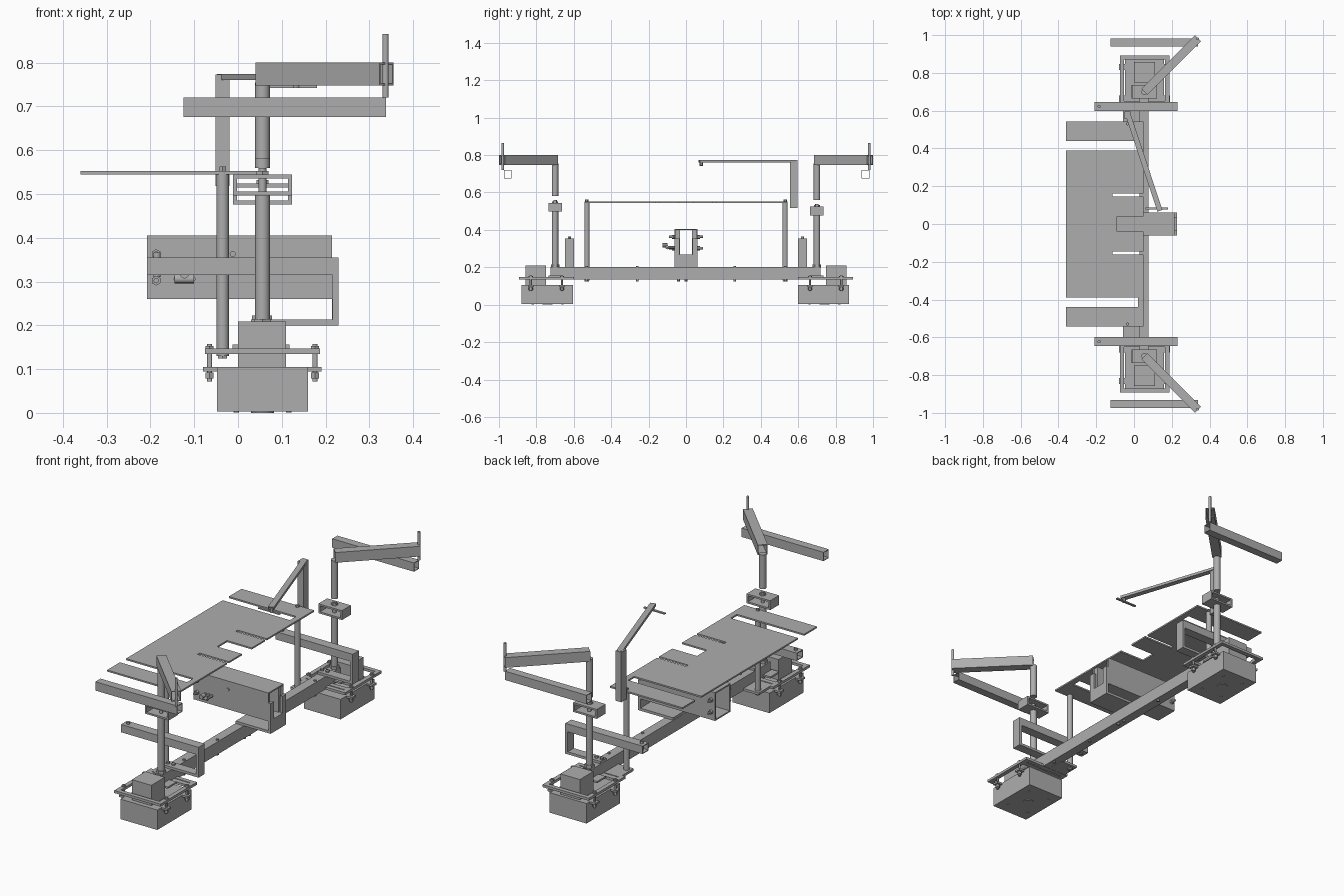
import bpy, bmesh, math
from mathutils import Vector, Matrix

cube = bpy.data.objects.get("Cube")
if cube:
    bpy.data.objects.remove(cube, do_unlink=True)

grey = bpy.data.materials.new("plain grey")
grey.use_nodes = True
color = (0.42, 0.42, 0.42, 1)
grey.diffuse_color = color
grey.node_tree.nodes["Principled BSDF"].inputs["Base Color"].default_value = color


def finish(name, bm, smooth=False):
    bmesh.ops.recalc_face_normals(bm, faces=bm.faces)
    mesh = bpy.data.meshes.new(name)
    bm.to_mesh(mesh)
    bm.free()
    mesh.materials.append(grey)
    obj = bpy.data.objects.new(name, mesh)
    bpy.context.collection.objects.link(obj)
    if smooth:
        bpy.ops.object.select_all(action='DESELECT')
        obj.select_set(True)
        bpy.context.view_layer.objects.active = obj
        bpy.ops.object.shade_smooth_by_angle()
    return obj


def box(name, x, y, z):
    """Box from (low, high) spans."""
    bm = bmesh.new()
    spans = [sorted(v) for v in (x, y, z)]
    size = [b - a for a, b in spans]
    mid = Vector([(a + b) / 2 for a, b in spans])
    bmesh.ops.create_cube(bm, size=1, matrix=Matrix.Translation(mid) @ Matrix.Diagonal((*size, 1)))
    return finish(name, bm)


def rod(name, start, end, r, sides=24):
    a, b = Vector(start), Vector(end)
    d = b - a
    turn = d.to_track_quat('Z', 'Y').to_matrix().to_4x4()
    bm = bmesh.new()
    bmesh.ops.create_cone(bm, cap_ends=True, segments=sides, radius1=r, radius2=r,
                          depth=d.length, matrix=Matrix.Translation((a + b) / 2) @ turn)
    return finish(name, bm, sides > 6)


def hollow(name, start, end, width, height, wall_w, wall_h):
    """Open rectangular tube between two points; height is measured along the up axis."""
    a, b = Vector(start), Vector(end)
    d = (b - a).normalized()
    up = Vector((1, 0, 0)) if abs(d.z) > 0.9 else Vector((0, 0, 1))
    side = d.cross(up)
    bm = bmesh.new()
    rings = []
    for p in (a, b):
        for cw, ch in ((0, 0), (wall_w, wall_h)):
            w, h = width / 2 - cw, height / 2 - ch
            rings.append([bm.verts.new(p + side * i * w + up * j * h)
                          for i, j in ((-1, -1), (1, -1), (1, 1), (-1, 1))])
    for r1, r2 in ((0, 2), (1, 3), (0, 1), (2, 3)):
        for i in range(4):
            k = (i + 1) % 4
            bm.faces.new((rings[r1][i], rings[r1][k], rings[r2][k], rings[r2][i]))
    return finish(name, bm)


def bolt(name, x, y, z0, z1):
    """Upright bolt with a hexagonal nut near each end."""
    rod(name + "_shank", (x, y, z0), (x, y, z1), 0.006, 12)
    rod(name + "_lower_nut", (x, y, z0 + 0.007), (x, y, z0 + 0.02), 0.011, 6)
    rod(name + "_upper_nut", (x, y, z1 - 0.014), (x, y, z1 - 0.004), 0.011, 6)


# Main beam and the small bolts below it
hollow("main_beam", (0.053, -0.725, 0.168), (0.053, 0.72, 0.168), 0.048, 0.065, 0.004, 0.004)
for y in (-0.53, -0.26, -0.04, 0.0, 0.26, 0.53):
    rod("beam_bolt", (0.065, y, 0.125), (0.065, y, 0.207), 0.007, 6)

# Table top with slots, traced on one half and mirrored
half = [(-0.09, 0.04), (0.05, 0.04), (0.05, 0.145), (-0.115, 0.145), (-0.115, 0.162),
        (0.05, 0.162), (0.05, 0.543), (-0.36, 0.543), (-0.36, 0.44), (0.02, 0.44),
        (0.02, 0.39), (-0.36, 0.39)]
outline = half + [(x, -y) for x, y in reversed(half)]
bm = bmesh.new()
top = bm.faces.new([bm.verts.new((x, y, 0.545)) for x, y in outline])
lift = bmesh.ops.extrude_face_region(bm, geom=[top])["geom"]
bmesh.ops.translate(bm, vec=(0, 0, 0.008), verts=[v for v in lift if isinstance(v, bmesh.types.BMVert)])
finish("table_top", bm)

for s, end in ((-1, "front"), (1, "back")):
    # Counterweight box with its upper block and bottom hub
    far, near = (0.88, 0.605) if s < 0 else (0.872, 0.6)
    box(end + "_lower_box", (-0.048, 0.16), (s * far, s * near), (0.003, 0.105))
    box(end + "_upper_block", (0.0, 0.11), (s * 0.857, s * 0.748), (0.1, 0.209))
    hub = (0.056, s * 0.74)
    rod(end + "_hub", (*hub, 0.0), (*hub, 0.02), 0.026)
    for dx in (-0.06, 0.06):
        for dy in (-0.08, 0.08):
            rod(end + "_base_screw", (hub[0] + dx, hub[1] + dy, 0.001), (hub[0] + dx, hub[1] + dy, 0.02), 0.006, 8)

    # Rectangular clamp frame with corner bolts and lugs
    hollow(end + "_clamp_frame", (0.056, s * 0.745, 0.134), (0.056, s * 0.745, 0.147),
           0.295, 0.262, 0.022, 0.022)
    for x, lug in ((-0.065, (-0.08, -0.04)), (0.176, (0.15, 0.191))):
        for y in (0.663, 0.83):
            bolt(end + "_clamp_bolt", x, s * y, 0.072, 0.157)
            box(end + "_clamp_lug", lug, (s * y - 0.016, s * y + 0.016), (0.095, 0.105))
    box(end + "_beam_saddle", (-0.012, 0.118), (s * 0.665, s * 0.735), (0.147, 0.156))
    box(end + "_frame_crossbar", (-0.06, 0.17), (s * 0.625, s * 0.65), (0.134, 0.147))

    # Mast with a box bracket and a separate upper tube
    low = 0.497 if s < 0 else 0.476
    px, py = 0.056, s * 0.70
    rod(end + "_lower_mast", (px, py, 0.2), (px, py, low + 0.006), 0.017)
    rod(end + "_mast_foot", (px, py, 0.2), (px, py, 0.215), 0.023, 6)
    hollow(end + "_mast_bracket", (px, py - 0.036, low + 0.024), (px, py + 0.036, low + 0.024),
           0.134, 0.048, 0.009, 0.009)
    rod(end + "_bracket_bolt", (px, py, low - 0.002), (px, py, low + 0.062), 0.009, 16)
    rod(end + "_bracket_nut", (px, py, low + 0.046), (px, py, low + 0.056), 0.016, 6)
    rod(end + "_upper_mast", (px, py, low + 0.083), (px, py, 0.755), 0.017)

    # Diagonal swing arm, hanging pin and crosswise bar
    hollow(end + "_swing_arm", (0.056, s * 0.70, 0.774), (0.339, s * 0.983, 0.774), 0.046, 0.052, 0.004, 0.004)
    rod(end + "_arm_pin", (0.337, s * 0.98, 0.72), (0.337, s * 0.98, 0.865), 0.007, 16)
    bar = s * 0.96 if s > 0 else -0.953
    hollow(end + "_cross_bar", (-0.125, bar, 0.698), (0.338, bar, 0.698), 0.042, 0.045, 0.003, 0.003)

    # Side bracket: foot on the beam, upright and reaching tube
    ys = (s * 0.598, s * 0.647)
    box(end + "_side_foot", (0.03, 0.23), ys, (0.2, 0.213))
    box(end + "_side_upright", (0.216, 0.23), ys, (0.2, 0.355))
    hollow(end + "_side_tube", (-0.208, s * 0.6225, 0.335), (0.216, s * 0.6225, 0.335), 0.049, 0.04, 0.004, 0.004)
    rod(end + "_side_tube_bolt", (-0.185, s * 0.6225, 0.31), (-0.185, s * 0.6225, 0.366), 0.008, 12)
    for x in (0.04, 0.07):
        rod(end + "_foot_bolt", (x, s * 0.622, 0.205), (x, s * 0.622, 0.222), 0.009, 6)

    # Table leg with its foot plate
    rod(end + "_table_leg", (-0.035, s * 0.53, 0.13), (-0.035, s * 0.53, 0.55), 0.014)
    rod(end + "_leg_top_bolt", (-0.035, s * 0.53, 0.54), (-0.035, s * 0.53, 0.563), 0.009, 6)
    rod(end + "_leg_bottom_nut", (-0.035, s * 0.53, 0.124), (-0.035, s * 0.53, 0.135), 0.012, 6)
    box(end + "_leg_plate", (-0.058, 0.04), (s * 0.505, s * 0.6), (0.135, 0.147))

# Central housing: open tube on a bracket with two uprights
hollow("housing", (-0.208, 0, 0.333), (0.215, 0, 0.333), 0.124, 0.145, 0.006, 0.007)
box("housing_foot", (0.03, 0.228), (-0.062, 0.062), (0.2, 0.213))
box("housing_upright", (0.215, 0.228), (-0.062, 0.062), (0.2, 0.268))
for s in (-1, 1):
    box("housing_post", (0.215, 0.228), (s * 0.034, s * 0.062), (0.268, 0.355))
    box("housing_rail", (0.13, 0.205), (s * 0.033, s * 0.058), (0.262, 0.403))
    for z in (0.302, 0.363):
        rod("housing_side_bolt", (-0.187, s * 0.055, z), (-0.187, s * 0.09, z), 0.006, 12)
        rod("housing_side_nut", (-0.187, s * 0.062, z), (-0.187, s * 0.074, z), 0.011, 6)
rod("housing_button", (-0.012, -0.066, 0.363), (-0.012, -0.055, 0.363), 0.007, 12)

# Handle fitting on the front of the housing
for x in (-0.14, -0.122, -0.104):
    rod("handle_stud", (x, -0.06, 0.306), (x, -0.105, 0.306), 0.007, 12)
rod("handle_bar", (-0.145, -0.1, 0.306), (-0.1, -0.1, 0.306), 0.01, 12)
rod("handle_knob", (-0.122, -0.1, 0.318), (-0.122, -0.125, 0.318), 0.011, 12)

# Tall square post and slanted boom at the back
box("boom_post", (-0.051, -0.019), (0.555, 0.596), (0.518, 0.773))
hollow("boom", (-0.035, 0.59, 0.767), (0.137, 0.07, 0.767), 0.028, 0.014, 0.003, 0.003)
rod("boom_tip_pin", (0.133, 0.082, 0.742), (0.133, 0.082, 0.765), 0.009, 12)
box("boom_tip_plate", (0.06, 0.18), (0.076, 0.088), (0.742, 0.748)).scale = (1, 1, 1)
